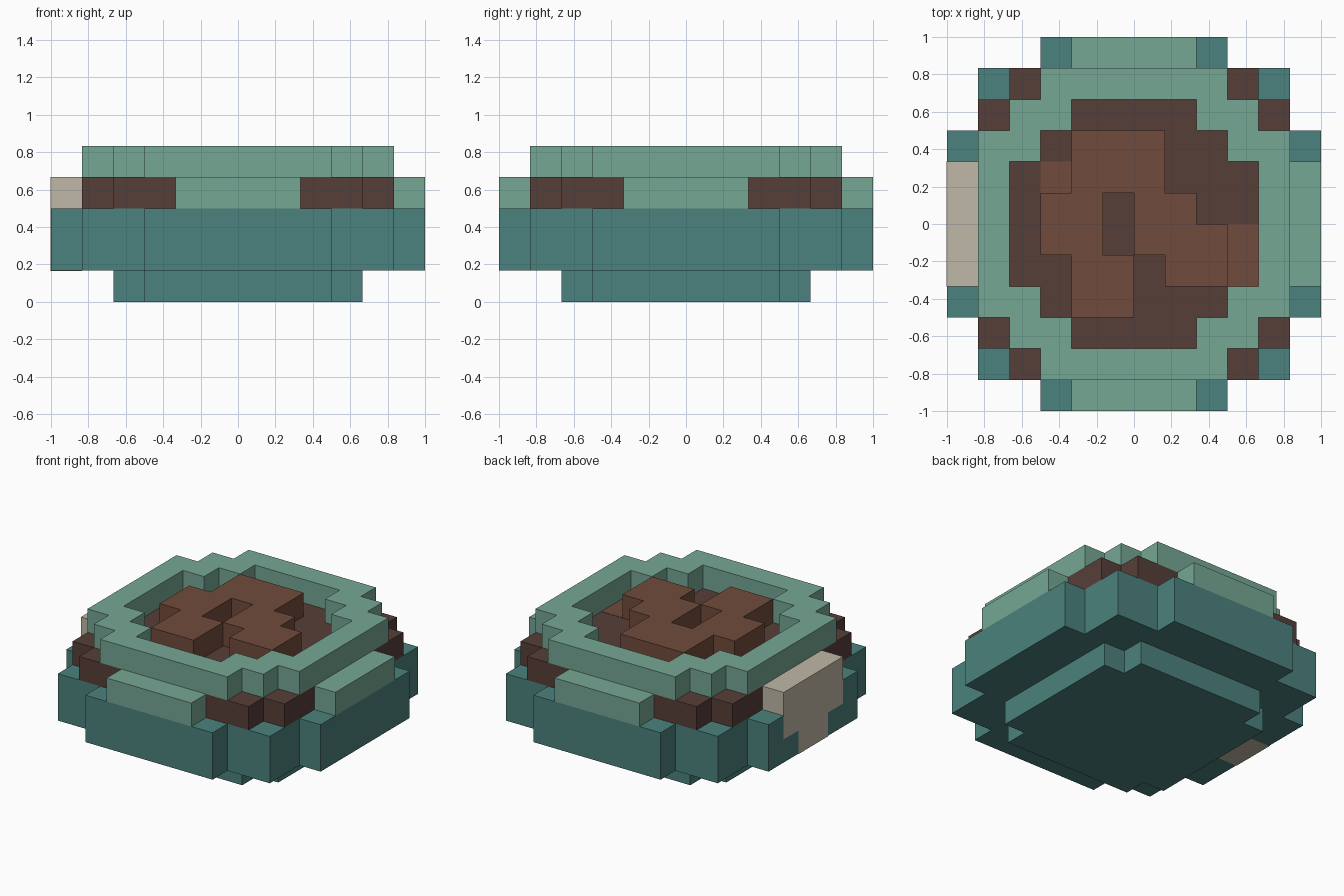
import bpy
import bmesh
from mathutils import Vector

cube = bpy.data.objects.get("Cube")
if cube:
    bpy.data.objects.remove(cube, do_unlink=True)

U = 1 / 6          # one block
PROUD = 0.012      # offset in blocks for inlaid pieces


def material(name, rgb):
    """Flat material from 8-bit display values."""
    color = [((c / 255 + 0.055) / 1.055) ** 2.4 for c in rgb] + [1]
    mat = bpy.data.materials.new(name)
    mat.use_nodes = True
    mat.diffuse_color = color
    bsdf = next(n for n in mat.node_tree.nodes if n.type == "BSDF_PRINCIPLED")
    bsdf.inputs["Base Color"].default_value = color
    bsdf.inputs["Roughness"].default_value = 0.9
    return mat


TEAL = material("teal", (75, 130, 125))
GREEN = material("pale green", (118, 167, 149))
DARK = material("dark brown", (87, 63, 56))
BROWN = material("warm brown", (113, 75, 60))
BEIGE = material("beige", (192, 184, 168))


def prism(name, outline, low, high, mat, axis="z", mirror=False):
    """Extrude a blocky outline along z, or along x for a (y, z) outline."""
    def place(a, b, t):
        return Vector((t, a, b) if axis == "x" else (a, b, t)) * U

    bm = bmesh.new()
    base = bm.faces.new([bm.verts.new(place(a, b, low)) for a, b in outline])
    top = bmesh.ops.extrude_face_region(bm, geom=[base], use_keep_orig=True)["geom"]
    shift = place(0, 0, high - low)
    bmesh.ops.translate(bm, vec=shift, verts=[v for v in top if isinstance(v, bmesh.types.BMVert)])
    bmesh.ops.recalc_face_normals(bm, faces=bm.faces)
    if mirror:  # open the seam so the halves join
        seam = [f for f in bm.faces if all(abs(v.co.x) < 1e-5 for v in f.verts)]
        bmesh.ops.delete(bm, geom=seam, context="FACES")
    mesh = bpy.data.meshes.new(name)
    bm.to_mesh(mesh)
    bm.free()
    mesh.materials.append(mat)
    obj = bpy.data.objects.new(name, mesh)
    bpy.context.collection.objects.link(obj)
    if mirror:
        obj.modifiers.new("Mirror", "MIRROR").use_clip = True
    return obj


def half(corner):
    """Right half of a stepped round, from its front-left-free quadrant."""
    return [(x, -y) for x, y in reversed(corner)] + corner


def stepped(corner):
    """Full stepped round from one quadrant of corners."""
    right = half(corner)
    return right + [(-x, y) for x, y in reversed(right)]


def rect(x0, x1, y0, y1):
    return [(x0, y0), (x1, y0), (x1, y1), (x0, y1)]


# Foot, bowl wall and dark filling
prism("foot", stepped([(4, 3), (3, 3), (3, 4)]), 0, 1, TEAL)
prism("bowl", stepped([(6, 3), (5, 3), (5, 5), (3, 5), (3, 6)]), 1, 3, TEAL)
prism("filling", stepped([(5, 4), (4, 4), (4, 5)]), 3, 4, DARK)

# Raised rim around the filling
outer = half([(5, 3), (4, 3), (4, 4), (3, 4), (3, 5), (0, 5)][:5])
inner = half([(4, 2), (3, 2), (3, 3), (2, 3), (2, 4)])
rim = [(0, -5)] + outer + [(0, 5), (0, 4)] + inner[::-1] + [(0, -4)]
prism("rim", rim, 4, 5, GREEN, mirror=True)

# Side ledges
prism("front_ledge", rect(-2, 2, -6, -5), 3, 4, GREEN)
prism("back_ledge", rect(-2, 2, 5, 6), 3, 4, GREEN)
prism("left_ledge", rect(5, 6, -2, 2), 3, 4, GREEN)

# Beige ledge with its drip running down the wall
drip = [(-2, 4), (-2, 2), (-1, 2), (-1, 1 - PROUD),
        (1, 1 - PROUD), (1, 2), (2, 2), (2, 4)]
prism("right_ledge_drip", drip, -6 - PROUD, -5, BEIGE, axis="x")

# Two interlocking hooks of the raised swirl
west = [(-2, 3), (1, 3), (1, 1), (-1, 1), (-1, -1), (0, -1),
        (0, -3), (-2, -3), (-2, -1), (-3, -1), (-3, 1), (-2, 1)]
east = [(0, 1), (2, 1), (2, 0), (3, 0), (3, -2), (1, -2), (1, -1), (0, -1)]
prism("swirl_west", west, 4, 5, BROWN)
prism("swirl_east", east, 4, 5, BROWN)

# Flat brown patches on the filling
prism("patch_west", rect(-3, -2, 1, 2), 4, 4 + PROUD, BROWN)
prism("patch_east", rect(3, 4, -2, 0), 4, 4 + PROUD, BROWN)
